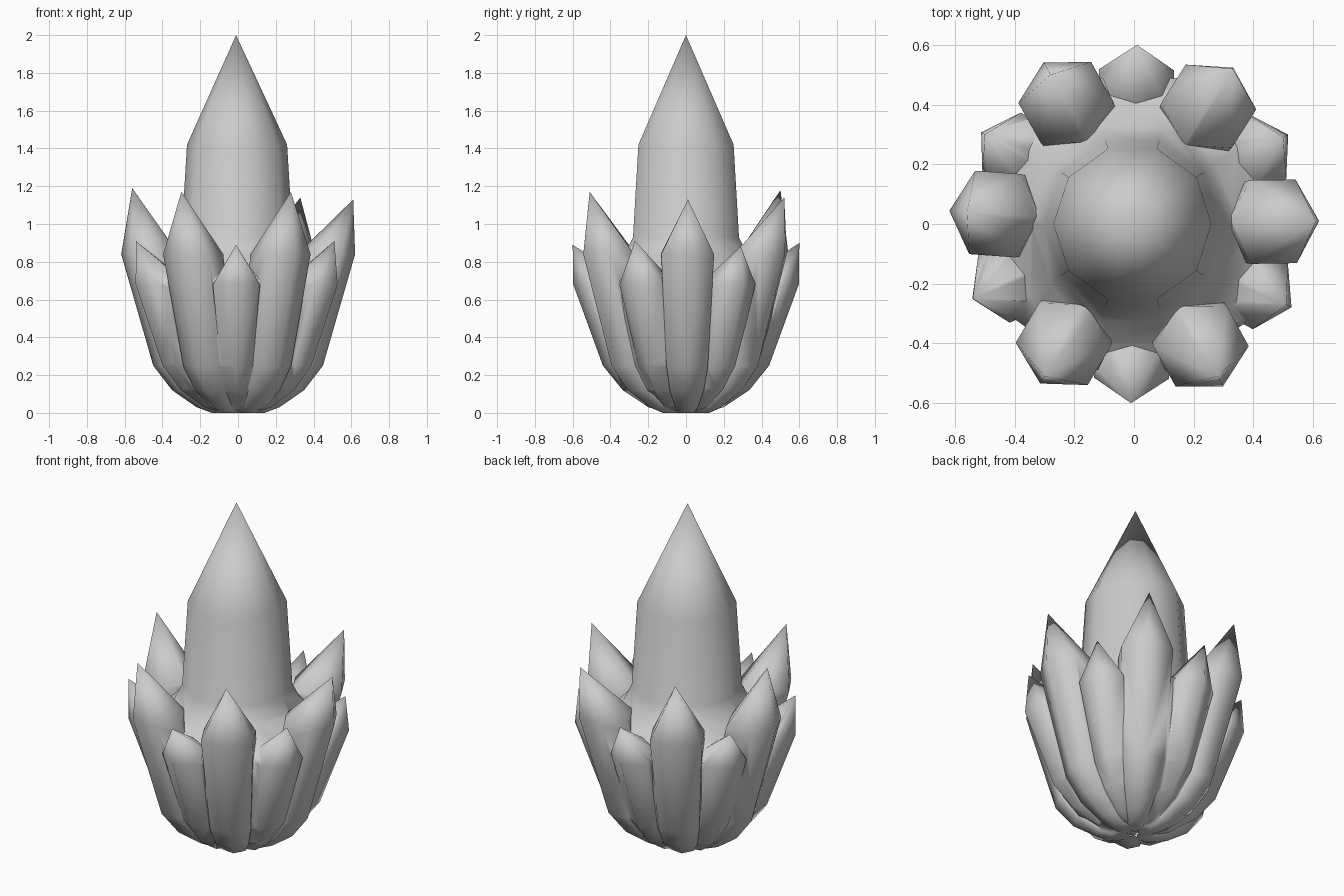
import bpy, bmesh
from math import cos, sin, pi, atan2, radians
from mathutils import Vector

if "Cube" in bpy.data.objects:
    bpy.data.objects.remove(bpy.data.objects["Cube"])


def make_object(name, rings, tip):
    """Loft equal-sided rings, cap the bottom and close to a point at the tip."""
    bm = bmesh.new()
    loops = [[bm.verts.new(p) for p in ring] for ring in rings]
    n = len(loops[0])
    for a, b in zip(loops, loops[1:]):
        for i in range(n):
            j = (i + 1) % n
            bm.faces.new((a[i], a[j], b[j], b[i]))
    top = bm.verts.new(tip)
    for i in range(n):
        bm.faces.new((loops[-1][i], loops[-1][(i + 1) % n], top))
    bm.faces.new(loops[0][::-1])
    bmesh.ops.triangulate(bm, faces=bm.faces)
    bmesh.ops.recalc_face_normals(bm, faces=bm.faces)
    mesh = bpy.data.meshes.new(name)
    bm.to_mesh(mesh)
    bm.free()
    obj = bpy.data.objects.new(name, mesh)
    bpy.context.collection.objects.link(obj)
    return obj


def crystal(name, tip, profile):
    """Hexagonal shard leaning outwards; profile rows: z, outer radius, depth, half width."""
    ang = atan2(tip[1], tip[0])
    out, side = Vector((cos(ang), sin(ang), 0)), Vector((-sin(ang), cos(ang), 0))
    rings = []
    for z, outer, depth, width in profile:
        ring = []
        for k in range(6):
            a = k * pi / 3
            p = out * (outer - depth + depth * cos(a)) + side * (width * sin(a) / sin(pi / 3))
            p.z = z
            ring.append(p)
        rings.append(ring)
    return make_object(name, rings, tip)


# central crystal with a wide bowl-shaped foot
core = [(0.03, 0.10), (0.05, 0.17), (0.12, 0.31), (0.25, 0.40), (0.5, 0.475),
        (0.70, 0.515), (0.77, 0.42), (0.84, 0.34), (0.93, 0.295), (1.42, 0.265)]
N = 10
cluster = make_object("crystal_cluster",
                      [[Vector((r * cos(2 * pi * i / N) - 0.005, r * sin(2 * pi * i / N), z))
                        for i in range(N)] for z, r in core],
                      Vector((-0.01, 0, 2.0)))

# ring of outer crystals, tall and short alternating
tall = [(0.0, 0.14, 0.06, 0.04), (0.03, 0.22, 0.08, 0.06), (0.12, 0.35, 0.11, 0.09),
        (0.25, 0.45, 0.13, 0.11), (0.84, 0.62, 0.153, 0.14)]
short = [(0.01, 0.13, 0.06, 0.03), (0.03, 0.20, 0.08, 0.04), (0.12, 0.335, 0.10, 0.065),
         (0.25, 0.44, 0.12, 0.085), (0.68, 0.597, 0.16, 0.125)]
tall_tips = [(0.61, 0.01, 1.13), (0.33, 0.52, 1.14), (-0.28, 0.50, 1.18),
             (-0.56, 0.04, 1.19), (-0.30, -0.51, 1.17), (0.28, -0.51, 1.17)]
short_tips = [(0.50, 0.29, 0.88), (0.01, 0.60, 0.90), (-0.50, 0.30, 0.88),
              (-0.54, -0.25, 0.91), (-0.01, -0.60, 0.89), (0.51, -0.27, 0.91)]
shards = [crystal(f"tall_crystal_{i + 1}", Vector(t), tall) for i, t in enumerate(tall_tips)]
shards += [crystal(f"short_crystal_{i + 1}", Vector(t), short) for i, t in enumerate(short_tips)]

# fuse everything into a single skin
bpy.context.view_layer.objects.active = cluster
cluster.select_set(True)
for shard in shards:
    mod = cluster.modifiers.new("fuse", 'BOOLEAN')
    mod.operation, mod.solver, mod.object = 'UNION', 'EXACT', shard
    bpy.ops.object.modifier_apply(modifier=mod.name)
    bpy.data.objects.remove(shard)
bpy.ops.object.shade_smooth_by_angle(angle=radians(65))
